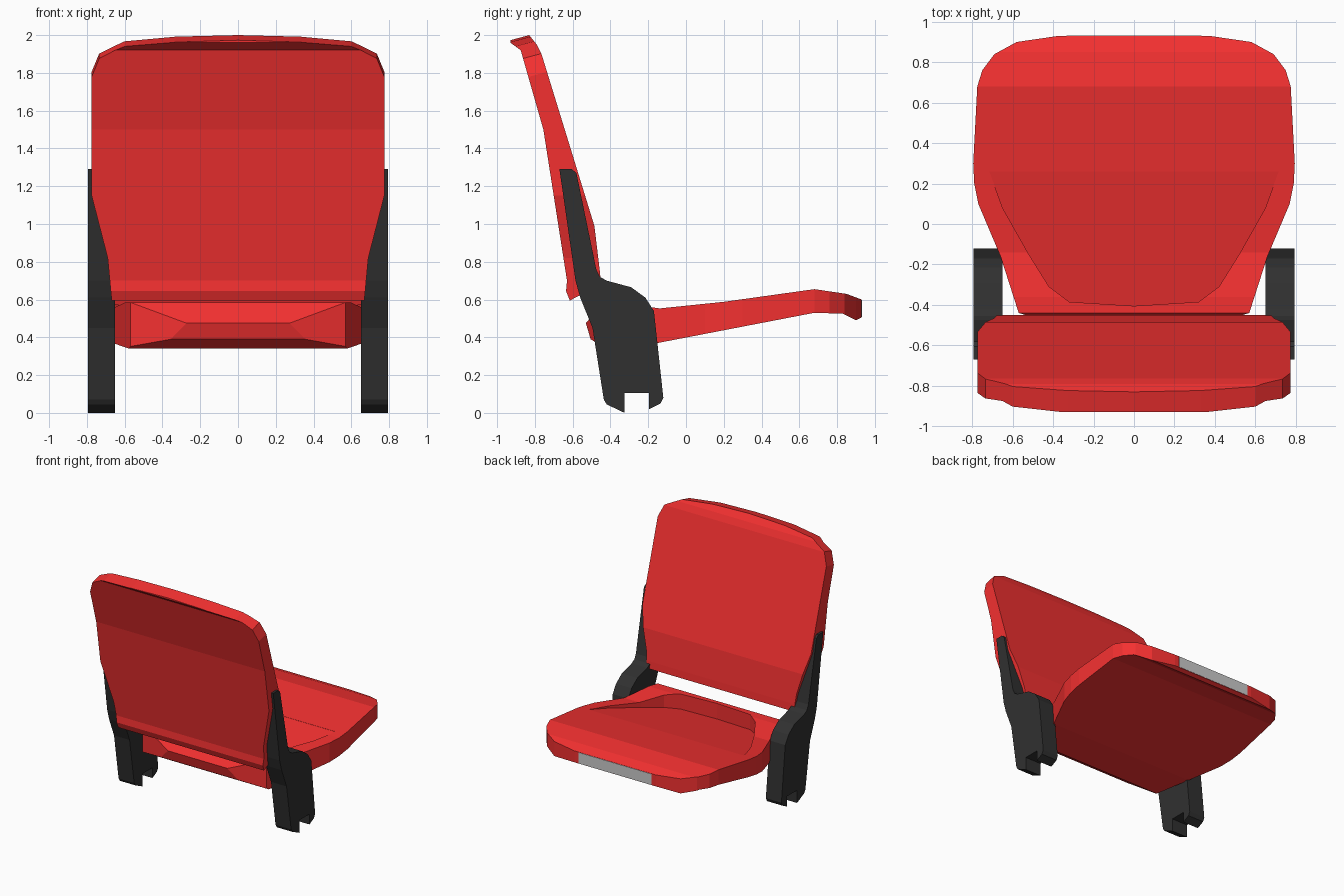
import bpy, bmesh

if "Cube" in bpy.data.objects:
    bpy.data.objects.remove(bpy.data.objects["Cube"])


def material(name, rgb):
    m = bpy.data.materials.new(name)
    m.diffuse_color = (*rgb, 1)
    m.use_nodes = True
    m.node_tree.nodes["Principled BSDF"].inputs["Base Color"].default_value = m.diffuse_color
    return m


red = material("red_plastic", (0.9, 0.03, 0.03))
black = material("black_plastic", (0.03, 0.03, 0.03))


def loft(name, pts, end_a, end_b, mat=None):
    """Solid between two mappings of the same 2D outline."""
    bm = bmesh.new()
    a = [bm.verts.new(end_a(*p)) for p in pts]
    b = [bm.verts.new(end_b(*p)) for p in pts]
    bm.faces.new(a)
    bm.faces.new(b)
    n = len(pts)
    for i in range(n):
        j = (i + 1) % n
        bm.faces.new((a[i], a[j], b[j], b[i]))
    bmesh.ops.recalc_face_normals(bm, faces=bm.faces)
    me = bpy.data.meshes.new(name)
    bm.to_mesh(me)
    bm.free()
    ob = bpy.data.objects.new(name, me)
    bpy.context.collection.objects.link(ob)
    if mat:
        me.materials.append(mat)
    return ob


def side_loft(name, profile, x0, x1, mat):
    return loft(name, profile, lambda y, z: (x0, y, z), lambda y, z: (x1, y, z), mat)


def mirrored(half):
    return half + [(-x, v) for x, v in reversed(half) if x]


def boolean(ob, tool, op):
    m = ob.modifiers.new("cut", 'BOOLEAN')
    m.object, m.operation, m.solver = tool, op, 'EXACT'
    dg = bpy.context.evaluated_depsgraph_get()
    me = bpy.data.meshes.new_from_object(ob.evaluated_get(dg))
    ob.modifiers.clear()
    ob.data = me
    mat = ob.name == "bracket" and black or red
    me.materials.clear()
    me.materials.append(mat)
    for p in me.polygons:
        p.material_index = 0
    bpy.data.objects.remove(tool)


# Backrest: side profile trimmed by the rounded front outline
backrest = side_loft("backrest", [
    (-.93, 2.1), (-.93, 1.96), (-.875, 1.92), (-.755, 1.5), (-.63, .7), (-.635, .645),
    (-.615, .595), (-.45, .68), (-.455, .74), (-.485, .99), (-.765, 1.9),
    (-.79, 1.95), (-.83, 2.0), (-.85, 2.1)], -.9, .9, red)
outline = mirrored([(0, 2.0), (.33, 1.99), (.6, 1.96), (.735, 1.885), (.775, 1.78),
                    (.775, 1.15), (.69, .82), (.66, .5)])


def tilt(y):
    return lambda x, z: (x, y, z + (.27 * (y + .83) if z > 1.5 else 0))


boolean(backrest, loft("outline_tool", outline, tilt(-1.0), tilt(-.4)), 'INTERSECT')

# Seat: side profile trimmed by the plan outline
seat = side_loft("seat", [
    (-.53, .475), (-.44, .585), (-.36, .585), (-.14, .553), (.2, .588), (.68, .655),
    (.85, .63), (.93, .6), (.93, .505), (.9, .49), (.83, .525), (.68, .53),
    (-.15, .37), (-.42, .34), (-.505, .39)], -.9, .9, red)
plan = mirrored([(.34, .935), (.58, .9), (.69, .84), (.75, .76), (.775, .68), (.795, .3),
                 (.79, .2), (.77, .1), (.66, -.16), (.57, -.44), (.24, -.54)])
boolean(seat, loft("plan_tool", plan, lambda x, y: (x, y, 0), lambda x, y: (x, y, 1)),
        'INTERSECT')

# Scooped recess, flush at the front and deep at the rear
scoop = mirrored([(.715, .26), (.65, .08), (.52, -.15), (.42, -.31), (.32, -.385), (0, -.405)])
boolean(seat, loft("scoop_tool", scoop, lambda x, y: (x, y, .595 + .21 * (y - .26)),
                   lambda x, y: (x, y, 1)), 'DIFFERENCE')

# Grey panel on the seat's front edge
side_loft("front_panel", [(.92, .51), (.933, .507), (.933, .598), (.92, .6)], -.335, .335, None)

# Side brackets: leg, shoulder and back support in one piece
bracket = [(-.67, 1.29), (-.605, 1.29), (-.58, 1.27), (-.475, .76), (-.455, .72), (-.42, .7),
           (-.29, .665), (-.215, .61), (-.17, .54), (-.16, .45), (-.12, .08), (-.135, .05),
           (-.195, .02), (-.195, .105), (-.325, .105), (-.325, 0), (-.42, .045), (-.435, .07),
           (-.495, .45), (-.56, .61), (-.585, .7)]
for side, label in ((1, "right"), (-1, "left")):
    side_loft(label + "_bracket", bracket, .65 * side, .793 * side, black)
